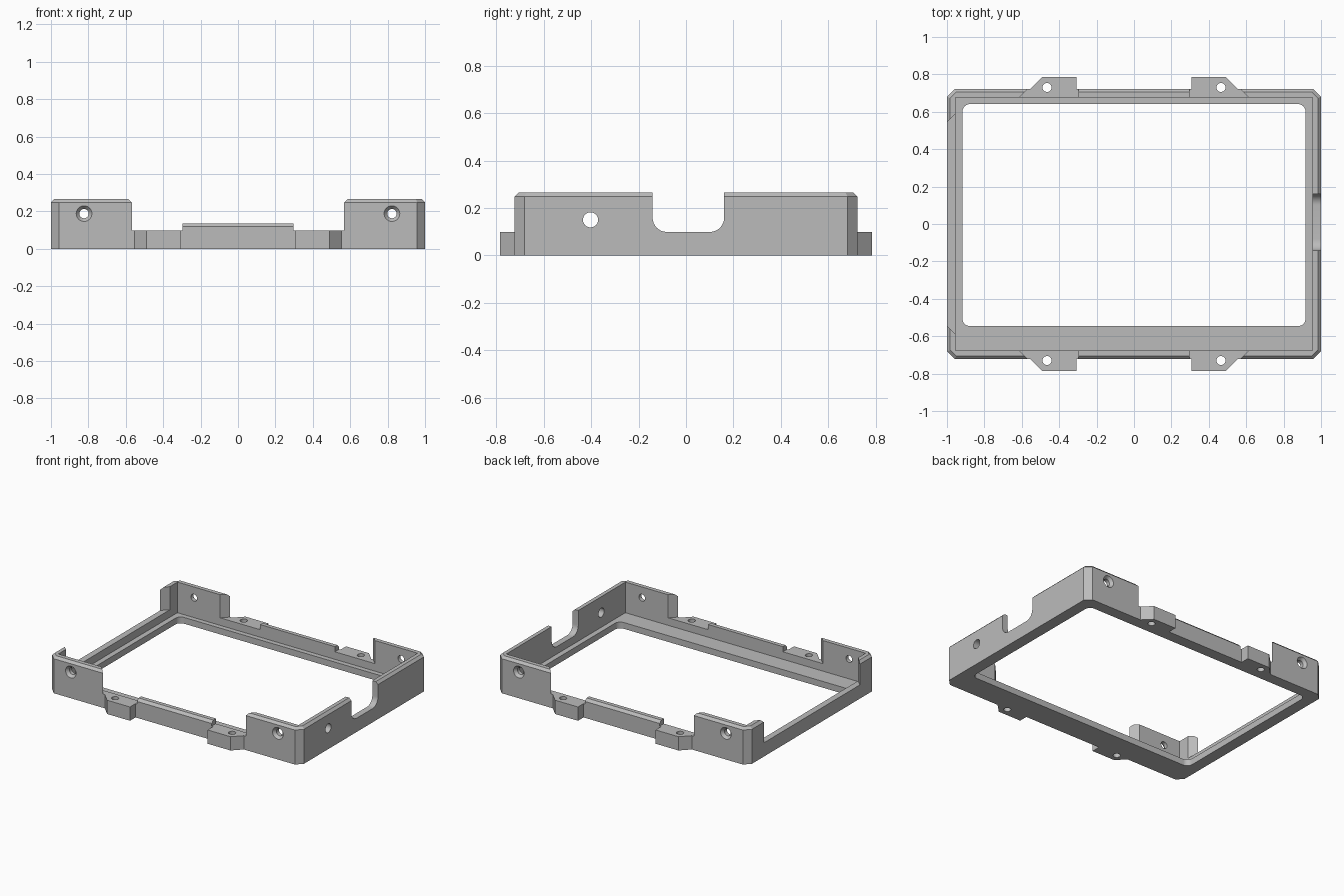
import bpy, bmesh, math
from mathutils import Vector

old = bpy.data.objects.get("Cube")
if old:
    bpy.data.objects.remove(old, do_unlink=True)

# Main sizes
X, Y = 1.0, 0.723            # outer half sizes
IX, IY = 0.955, 0.676        # inner wall half sizes
LOW, EDGE, TOP = 0.099, 0.248, 0.265
FLOOR = 0.045

grey = bpy.data.materials.new("plain_grey")
grey.use_nodes = True
grey.diffuse_color = (0.5, 0.5, 0.5, 1)
grey.node_tree.nodes["Principled BSDF"].inputs["Base Color"].default_value = (0.5, 0.5, 0.5, 1)

PLACE = {
    "x": lambda a, b, t: Vector((t, a, b)),
    "y": lambda a, b, t: Vector((a, t, b)),
    "z": lambda a, b, t: Vector((a, b, t)),
}


def loft(name, axis, rings):
    """Closed solid through (offset, outline) rings stacked along an axis."""
    bm = bmesh.new()
    loops = [[bm.verts.new(PLACE[axis](a, b, t)) for a, b in pts] for t, pts in rings]
    for lower, upper in zip(loops, loops[1:]):
        for i in range(len(lower)):
            j = (i + 1) % len(lower)
            bm.faces.new((lower[i], lower[j], upper[j], upper[i]))
    bm.faces.new(loops[0][::-1])
    bm.faces.new(loops[-1])
    bmesh.ops.recalc_face_normals(bm, faces=bm.faces)
    mesh = bpy.data.meshes.new(name)
    bm.to_mesh(mesh)
    bm.free()
    mesh.materials.append(grey)
    obj = bpy.data.objects.new(name, mesh)
    bpy.context.collection.objects.link(obj)
    return obj


def prism(name, axis, pts, lo, hi):
    return loft(name, axis, [(lo, pts), (hi, pts)])


def circle(a, b, r, n=32):
    return [(a + r * math.cos(math.tau * i / n), b + r * math.sin(math.tau * i / n)) for i in range(n)]


def rect(a0, a1, b0, b1):
    return [(a0, b0), (a1, b0), (a1, b1), (a0, b1)]


def rounded(a0, a1, b0, b1, r, n=8):
    pts = []
    for k, (a, b) in enumerate(rect(a0 + r, a1 - r, b0 + r, b1 - r)):
        for i in range(n + 1):
            t = math.pi + (k + i / n) * math.pi / 2
            pts.append((a + r * math.cos(t), b + r * math.sin(t)))
    return pts


def clipped(x, y, c):
    return [(-x + c, -y), (x - c, -y), (x, -y + c), (x, y - c),
            (x - c, y), (-x + c, y), (-x, y - c), (-x, -y + c)]


def combine(target, tool, operation):
    mod = target.modifiers.new(operation.lower(), "BOOLEAN")
    mod.operation = operation
    mod.solver = "EXACT"
    mod.object = tool
    bpy.context.view_layer.objects.active = target
    bpy.ops.object.modifier_apply(modifier=mod.name)
    bpy.data.objects.remove(tool, do_unlink=True)


def cut(tool):
    combine(frame, tool, "DIFFERENCE")


# Outer shell with clipped corners and a bevelled rim
bevel = TOP - EDGE
frame = loft("bezel_frame", "z", [
    (0, clipped(X, Y, 0.042)),
    (EDGE, clipped(X, Y, 0.042)),
    (TOP, clipped(X - bevel, Y - bevel, 0.032)),
])

# Cavity and window opening, leaving a flange at the bottom
cut(prism("cavity_cutter", "z", rect(-IX, IX, -IY, IY), FLOOR, 0.5))
cut(prism("window_cutter", "z", rounded(-0.917, 0.917, -0.546, 0.641, 0.04), -0.1, 0.2))

# Low stretches of the front and back walls, with slanted ends
a, b = 0.568, 0.568 + Y - IY
cut(prism("long_side_cutter", "z",
          [(-a, -0.9), (a, -0.9), (a, -Y), (b, -IY), (b, IY), (a, Y),
           (a, 0.9), (-a, 0.9), (-a, Y), (-b, IY), (-b, -IY), (-a, -Y)], LOW, 0.5))

# Low stretch of the right end wall
c, d = 0.545, 0.545 + X - IX
cut(prism("end_cutter", "z",
          [(-1.2, -c), (-X, -c), (-IX, -d), (-0.8, -d),
           (-0.8, d), (-IX, d), (-X, c), (-1.2, c)], LOW, 0.5))

# Cable notch and round port in the left end wall
cut(prism("notch_cutter", "x", rounded(-0.141, 0.161, LOW, 0.6, 0.06), 0.9, 1.1))
cut(prism("port_cutter", "x", circle(-0.403, 0.15, 0.032), 0.9, 1.1))

for s in (-1, 1):
    # Raised bevelled ridge in the middle of each long wall
    ridge = [(s * IY, 0.08), (s * Y, 0.08), (s * Y, 0.118), (s * (Y - 0.018), 0.136), (s * IY, 0.136)]
    combine(frame, prism("ridge", "x", ridge, -0.297, 0.297), "UNION")
    for m in (-1, 1):
        # Mounting tab with a screw hole
        tab = [(0.308, 0.70), (0.308, 0.786), (0.49, 0.786), (0.576, 0.70)]
        combine(frame, prism("mounting_tab", "z", [(m * x, s * y) for x, y in tab], 0, LOW), "UNION")
        cut(prism("tab_hole_cutter", "z", circle(m * 0.465, s * 0.73, 0.024), -0.1, 0.2))
        # Countersunk screw hole in each tall corner
        wide, narrow = circle(m * 0.823, 0.188, 0.042), circle(m * 0.823, 0.188, 0.025)
        cut(loft("screw_cutter", "y", [
            (s * 0.8, wide), (s * Y, wide), (s * (Y - 0.02), narrow), (s * 0.6, narrow)]))

bpy.ops.object.select_all(action="DESELECT")
frame.select_set(True)
bpy.context.view_layer.objects.active = frame
bpy.ops.object.shade_smooth_by_angle(angle=math.radians(25))
